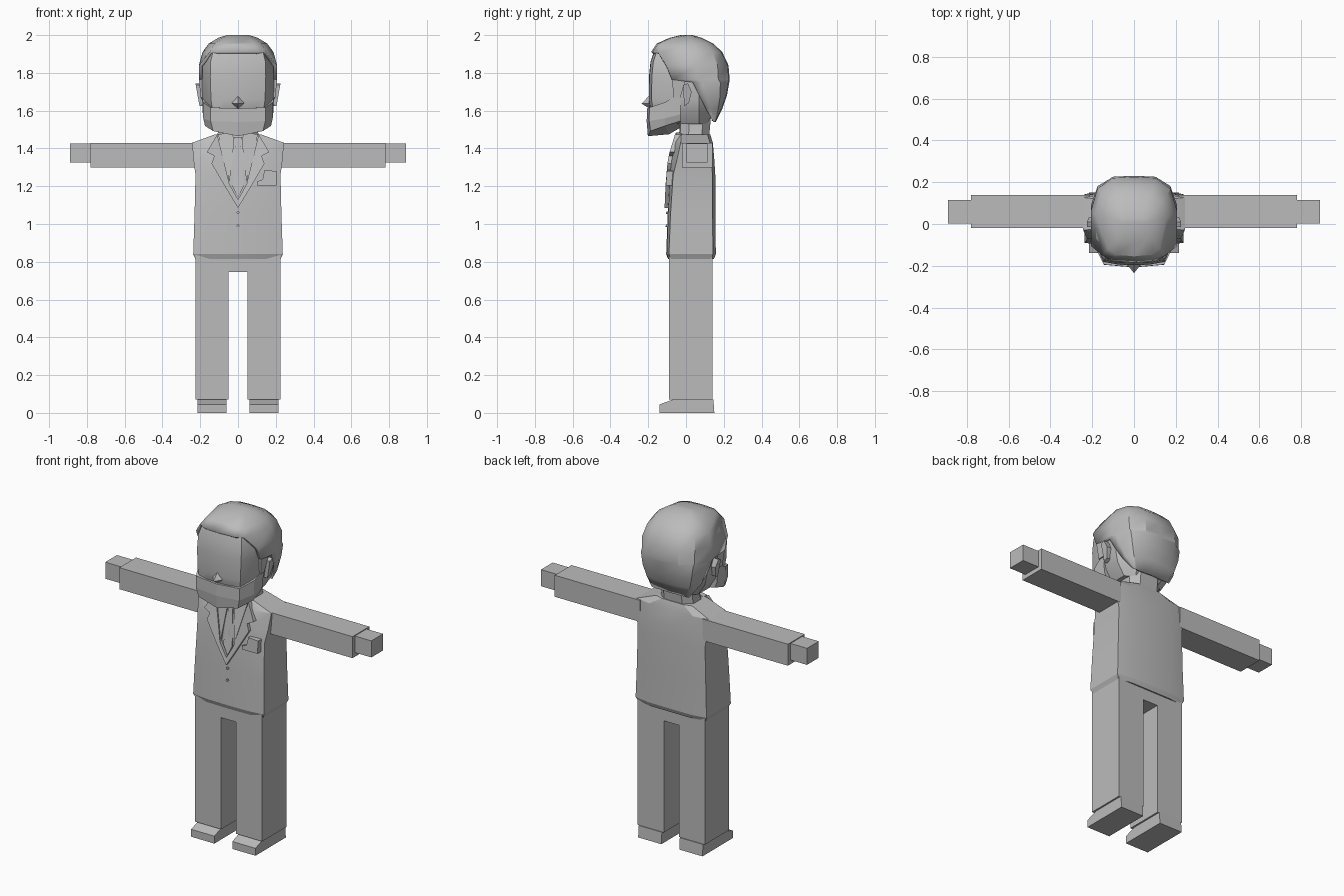
import bpy, bmesh, math

if "Cube" in bpy.data.objects:
    bpy.data.objects.remove(bpy.data.objects["Cube"])

grey = bpy.data.materials.new("plain_grey")
grey.diffuse_color = (0.5, 0.5, 0.5, 1)
grey.use_nodes = True
grey.node_tree.nodes["Principled BSDF"].inputs["Base Color"].default_value = grey.diffuse_color


def make(name, verts, faces, mirror=False, smooth=None):
    """Mesh object with outward normals, optionally mirrored over x."""
    bm = bmesh.new()
    vs = [bm.verts.new(v) for v in verts]
    for f in faces:
        bm.faces.new([vs[i] for i in f])
    bmesh.ops.remove_doubles(bm, verts=bm.verts, dist=1e-5)
    bmesh.ops.recalc_face_normals(bm, faces=bm.faces)
    me = bpy.data.meshes.new(name)
    bm.to_mesh(me)
    bm.free()
    me.materials.append(grey)
    ob = bpy.data.objects.new(name, me)
    bpy.context.collection.objects.link(ob)
    if mirror:
        ob.modifiers.new("Mirror", 'MIRROR')
    if smooth:
        bpy.context.view_layer.objects.active = ob
        ob.select_set(True)
        bpy.ops.object.shade_smooth_by_angle(angle=math.radians(smooth))
        ob.select_set(False)
    return ob


def ring(half, z):
    """Closed symmetric ring from half an outline, front centre to back centre."""
    return [(x, y, z) for x, y in half] + [(-x, y, z) for x, y in half[-2:0:-1]]


def loft(name, rings, smooth=None):
    n = len(rings[0])
    verts = [v for r in rings for v in r]
    faces = [(a * n + i, a * n + (i + 1) % n, (a + 1) * n + (i + 1) % n, (a + 1) * n + i)
             for a in range(len(rings) - 1) for i in range(n)]
    faces += [tuple(range(n)), tuple(range(len(verts) - n, len(verts)))]
    return make(name, verts, faces, smooth=smooth)


def prism(name, a, b, mirror=False):
    """Solid between two matching outlines."""
    n = len(a)
    faces = [(i, (i + 1) % n, n + (i + 1) % n, n + i) for i in range(n)]
    faces += [tuple(range(n)), tuple(range(n, 2 * n))]
    return make(name, list(a) + list(b), faces, mirror)


def box(name, x, y, z, mirror=False):
    def side(k):
        return [(x[k], y[0], z[0]), (x[k], y[1], z[0]), (x[k], y[1], z[1]), (x[k], y[0], z[1])]
    return prism(name, side(0), side(1), mirror)


# Legs, crotch and shoes
box("trouser_leg", (0.05, 0.225), (-0.09, 0.14), (0.07, 0.84), True)
box("trouser_seat", (-0.06, 0.06), (-0.09, 0.14), (0.745, 0.84))
shoe = [(-0.14, 0), (0.15, 0), (0.145, 0.07), (-0.07, 0.07), (-0.14, 0.045)]
prism("shoe", [(0.06, y, z) for y, z in shoe], [(0.215, y, z) for y, z in shoe], True)

# Jacket body: height, front, front corner, half width, back
jacket = [(0.815, -0.095, 0.015, 0.225, 0.148), (0.84, -0.105, 0.015, 0.237, 0.158),
          (1.05, -0.097, 0.015, 0.230, 0.155), (1.26, -0.088, 0.02, 0.225, 0.155),
          (1.34, -0.078, 0.03, 0.236, 0.150), (1.43, -0.058, 0.03, 0.243, 0.142),
          (1.475, -0.040, 0.015, 0.120, 0.128)]
loft("jacket", [ring([(0, f), (0.6 * w, f + 0.003), (w, f + c), (w, b - 0.015),
                      (0.6 * w, b), (0, b)], z) for z, f, c, w, b in jacket], 20)

# Sleeves, hands and neck
box("sleeve", (0.21, 0.78), (-0.02, 0.14), (1.30, 1.43), True)
box("hand", (0.77, 0.89), (0.003, 0.115), (1.325, 1.425), True)
loft("neck", [ring([(0, f), (0.07, f + 0.005), (w, f + 0.05), (w, b - 0.04), (0.06, b), (0, b)], z)
              for z, f, w, b in [(1.44, -0.045, 0.12, 0.12), (1.49, -0.035, 0.105, 0.125),
                                 (1.60, -0.035, 0.105, 0.135)]], 30)


def chest_y(z):
    for p, q in zip(jacket, jacket[1:]):
        if p[0] <= z <= q[0]:
            return p[1] + (q[1] - p[1]) * (z - p[0]) / (q[0] - p[0])
    return jacket[-1][1]


def plate(name, outline, depth, mirror=False):
    """Cloth panel lying on the chest."""
    prism(name, [(x, chest_y(z) + 0.02, z) for x, z in outline],
          [(x, chest_y(z) - depth, z) for x, z in outline], mirror)


# Lapels, shirt collar, tie, breast pocket and buttons
plate("lapel", [(0.11, 1.475), (0.165, 1.38), (0.125, 1.36), (0.14, 1.32),
                (0.07, 1.20), (0, 1.085), (0, 1.13), (0.045, 1.21)], 0.018, True)
plate("shirt_collar", [(0.02, 1.44), (0.03, 1.485), (0.105, 1.475), (0.045, 1.22)], 0.013, True)
plate("tie", [(-0.02, 1.46), (0.02, 1.46), (0.014, 1.41), (0.03, 1.20), (0, 1.14),
              (-0.03, 1.20), (-0.014, 1.41)], 0.008)
plate("pocket", [(0.10, 1.205), (0.205, 1.205), (0.205, 1.28), (0.14, 1.285),
                 (0.13, 1.235), (0.10, 1.225)], 0.016)
for z0 in (1.06, 0.99):
    plate("button", [(0.008 * math.cos(k * math.pi / 3), z0 + 0.008 * math.sin(k * math.pi / 3))
                     for k in range(6)], 0.008)

# Face and skull: height, front, front half width, half width, back
skull = [(1.53, -0.15, 0.10, 0.13, 0.11), (1.60, -0.19, 0.135, 0.175, 0.15),
         (1.66, -0.197, 0.143, 0.188, 0.17), (1.78, -0.196, 0.147, 0.192, 0.19),
         (1.86, -0.188, 0.145, 0.188, 0.17), (1.92, -0.168, 0.13, 0.155, 0.13),
         (1.96, -0.10, 0.08, 0.09, 0.08)]
loft("head", [ring([(0, f), (0.5 * wf, f + 0.002), (wf, f + 0.015), (w, -0.07), (w, 0.07),
                    (0.6 * w, b), (0, b)], z) for z, f, wf, w, b in skull], 25)

# Nose
make("nose", [(-0.036, -0.19, 1.64), (0.036, -0.19, 1.64), (0, -0.19, 1.685),
              (0, -0.19, 1.61), (0, -0.235, 1.637)],
     [(0, 4, 2), (2, 4, 1), (1, 4, 3), (3, 4, 0), (0, 2, 1, 3)])

# Beard: outer strip, underside and top rim, mirrored
top = [(0, -0.207, 1.612), (0.145, -0.194, 1.617), (0.186, -0.11, 1.645), (0.194, -0.03, 1.69)]
mid = [(0, -0.208, 1.54), (0.145, -0.195, 1.545), (0.184, -0.11, 1.56), (0.186, -0.03, 1.58)]
low = [(0, -0.202, 1.465), (0.132, -0.188, 1.492), (0.175, -0.11, 1.52), (0.172, -0.03, 1.545)]
rim = [(x * 0.9, y * 0.9, z) for x, y, z in top]
under = [(0, -0.09, 1.475), (0, -0.03, 1.51)]
strips = [(r + i, r + i + 1, r + i + 5, r + i + 4) for r in (0, 4, 8) for i in range(3)]
make("beard", rim + top + mid + low + under,
     strips + [(12, 13, 14, 16), (14, 15, 17, 16), (3, 7, 11, 15, 17)], True)

# Sideburns and ears
prism("sideburn", [(0.17, -0.075, 1.77), (0.17, -0.065, 1.67), (0.17, -0.03, 1.67), (0.17, 0.0, 1.77)],
      [(0.207, -0.075, 1.77), (0.198, -0.065, 1.67), (0.198, -0.03, 1.67), (0.207, 0.0, 1.77)], True)
ear = [(-0.015, 1.735), (0.01, 1.745), (0.03, 1.70), (0.015, 1.64), (-0.01, 1.625)]
prism("ear", [(0.17, y, z) for y, z in ear],
      [(0.203 + (z - 1.62) * 0.18, y, z) for y, z in ear], True)

# Hair shell: height, front edge, half width, back; open at the face below the fringe
hair = [(1.54, 0.145, 0.125, 0.158), (1.61, 0.105, 0.17, 0.192), (1.68, 0.07, 0.193, 0.217),
        (1.75, 0.035, 0.205, 0.229), (1.765, -0.075, 0.207, 0.231), (1.84, -0.105, 0.207, 0.225),
        (1.91, -0.185, 0.188, 0.192), (1.955, -0.155, 0.155, 0.145), (1.985, -0.09, 0.105, 0.085),
        (2.0, -0.03, 0.06, 0.035)]
verts, faces = [], []
for z, f, w, b in hair:
    if z < 1.9:
        temple = side = (w, f)
        side = (w, max(f, min(0.06, b - 0.09)))
        if z < 1.76:
            side = (w, f + (b - f) * 0.3)
        half = [(0, f), (w * 0.5, f), temple]
    else:
        side = (w, b * 0.25)
        half = [(0, f), (w * 0.55, f + 0.008), (w * 0.8, f + 0.035)]
    half += [side, (w * 0.85, side[1] + (b - side[1]) * 0.65), (w * 0.5, b - 0.005), (0, b)]
    verts += ring(half, z)
n = 12
for a in range(len(hair) - 1):
    for i in range(n):
        if hair[a][0] < 1.9 and i in (0, 1, 10, 11):
            continue
        faces.append((a * n + i, a * n + (i + 1) % n, (a + 1) * n + (i + 1) % n, (a + 1) * n + i))
faces.append(tuple(range((len(hair) - 1) * n, len(hair) * n)))
shell = make("hair", verts, faces, smooth=30)
bm = bmesh.new()
bm.from_mesh(shell.data)
bmesh.ops.delete(bm, geom=[v for v in bm.verts if not v.link_faces], context='VERTS')
crown = max(bm.faces, key=lambda p: p.calc_center_median().z)
if crown.normal.z < 0:
    bmesh.ops.reverse_faces(bm, faces=bm.faces)
bm.to_mesh(shell.data)
bm.free()
solid = shell.modifiers.new("Thickness", 'SOLIDIFY')
solid.thickness = 0.02
solid.offset = -1
